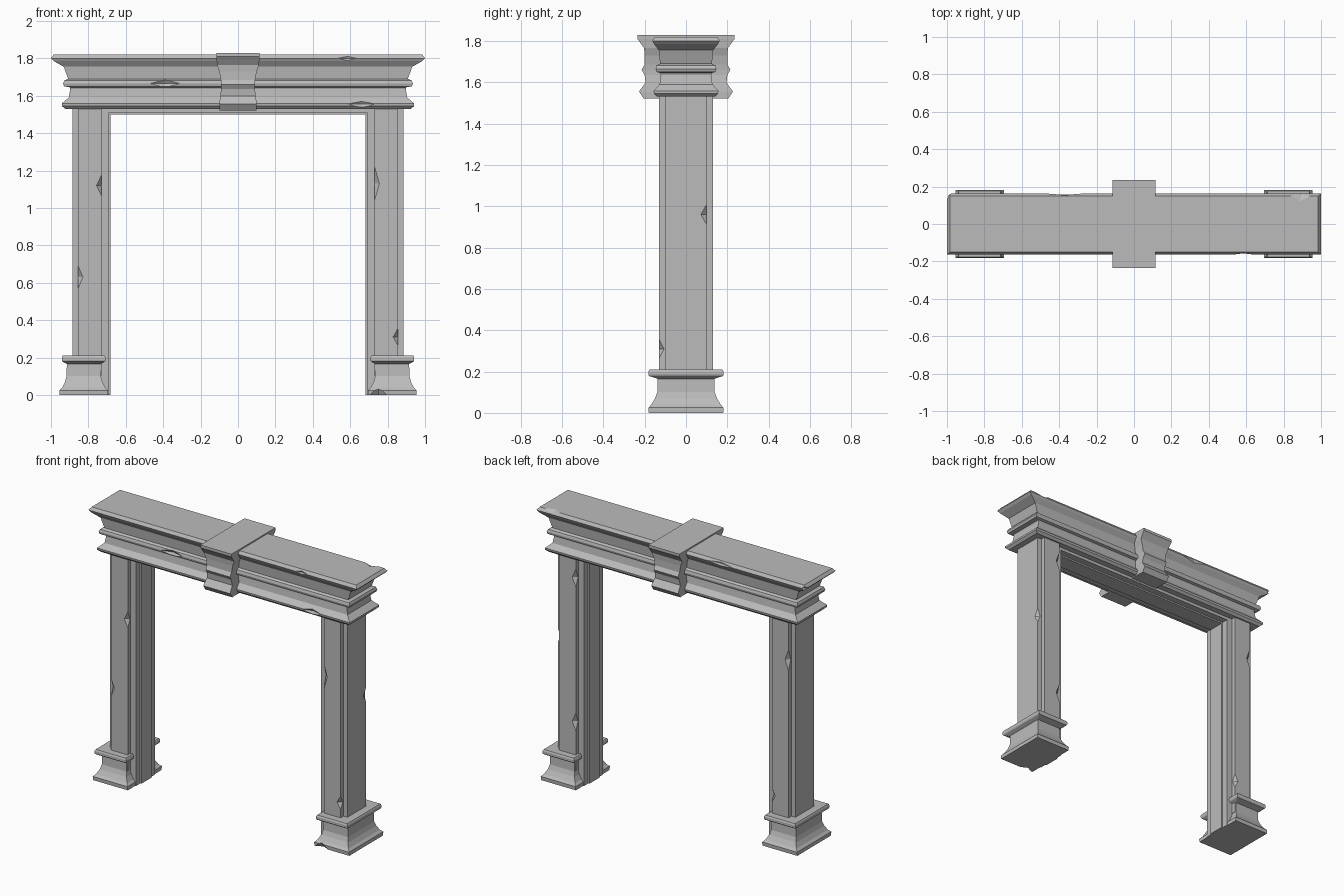
import bpy
import bmesh
from mathutils import Vector

cube = bpy.data.objects.get("Cube")
if cube:
    bpy.data.objects.remove(cube)

stone = bpy.data.materials.new("grey stone")
stone.use_nodes = True
GREY = (0.5, 0.5, 0.5, 1)
stone.diffuse_color = GREY
stone.node_tree.nodes["Principled BSDF"].inputs["Base Color"].default_value = GREY


def finish(name, bm):
    bmesh.ops.recalc_face_normals(bm, faces=bm.faces)
    mesh = bpy.data.meshes.new(name)
    bm.to_mesh(mesh)
    bm.free()
    mesh.materials.append(stone)
    obj = bpy.data.objects.new(name, mesh)
    bpy.context.collection.objects.link(obj)
    return obj


def loft(name, cx, rings):
    """Stack of centred rectangles: (height, half width, half depth)."""
    bm = bmesh.new()
    loops = [[bm.verts.new((cx + sx * hx, sy * hy, z))
              for sx, sy in ((-1, -1), (1, -1), (1, 1), (-1, 1))]
             for z, hx, hy in rings]
    bm.faces.new(loops[0])
    bm.faces.new(loops[-1])
    for low, high in zip(loops, loops[1:]):
        for i in range(4):
            j = (i + 1) % 4
            bm.faces.new((low[i], low[j], high[j], high[i]))
    return finish(name, bm)


def box(name, x0, x1, hy, z0, z1):
    cx, hx = (x0 + x1) / 2, abs(x1 - x0) / 2
    return loft(name, cx, [(z0, hx, hy), (z1, hx, hy)])


def chip(obj, centre, radii):
    """Knock a diamond-shaped nick out of an edge."""
    bm = bmesh.new()
    for axis in range(3):
        for sign in (-1, 1):
            p = Vector(centre)
            p[axis] += sign * radii[axis]
            bm.verts.new(p)
    bmesh.ops.convex_hull(bm, input=bm.verts)
    cutter = finish("chip_cutter", bm)
    cutter.hide_render = True
    mod = obj.modifiers.new("chip", 'BOOLEAN')
    mod.operation = 'DIFFERENCE'
    mod.solver = 'EXACT'
    mod.object = cutter
    bpy.context.view_layer.update()
    graph = bpy.context.evaluated_depsgraph_get()
    mesh = bpy.data.meshes.new_from_object(obj.evaluated_get(graph))
    obj.modifiers.clear()
    obj.data = mesh
    bpy.data.objects.remove(cutter)


# Legs: stepped jamb, raised pilaster and moulded plinth on each side
BASE = [(0, .13, .18), (.025, .13, .182), (.04, .115, .168), (.07, .1, .15),
        (.1, .092, .139), (.165, .09, .137), (.178, .113, .178),
        (.185, .117, .182), (.2, .117, .182), (.21, .112, .177)]
legs = {}
for side, s in (("right", -1), ("left", 1)):
    legs[side] = {
        "core": box(side + "_jamb", s * .69, s * .885, .1, 0, 1.54),
        "band": box(side + "_jamb_inner_band", s * .682, s * .72, .055, 0, 1.535),
        "pilaster": box(side + "_pilaster", s * .73, s * .855, .13, .1, 1.54),
        "base": loft(side + "_plinth", s * .825, BASE),
    }

# Lintel underside, stepped like the jambs
box("lintel_soffit", -.7, .7, .1, 1.51, 1.56)
box("lintel_inner_band", -.7, .7, .055, 1.5, 1.56)

# Moulded entablature
entablature = loft("entablature", 0, [
    (1.53, .925, .14), (1.545, .942, .155), (1.558, .942, .157), (1.59, .905, .128),
    (1.635, .897, .122), (1.645, .9, .125), (1.65, .93, .143), (1.665, .935, .147),
    (1.682, .928, .142), (1.69, .908, .125), (1.755, .932, .132), (1.785, .985, .155),
    (1.8, 1, .163), (1.82, .985, .15)])

# Keystone wrapping over front and back
loft("keystone", 0, [
    (1.522, .1, .205), (1.555, .1, .227), (1.598, .095, .196), (1.635, .09, .2),
    (1.66, .09, .215), (1.685, .092, .2), (1.73, .1, .2), (1.765, .112, .203),
    (1.81, .116, .235), (1.828, .116, .235)])

# Worn nicks: pilaster edges
for side, x, y, z, length in (
        ("right", -.73, -.13, 1.12, .055), ("right", -.855, -.13, .63, .06),
        ("left", .73, -.13, 1.13, .09), ("left", .855, -.13, .31, .045),
        ("right", -.855, .13, 1.27, .07), ("right", -.73, .13, .33, .05),
        ("left", .73, .13, 1.4, .06), ("left", .73, .13, .43, .06)):
    chip(legs[side]["pilaster"], (x, y, z), (.026, .024, length))
chip(legs["left"]["core"], (.885, .1, .96), (.02, .028, .05))
chip(legs["left"]["base"], (.75, -.182, .0), (.05, .025, .04))

# Worn nicks: mouldings
for centre, radii in (
        ((.585, -.163, 1.8), (.05, .012, .025)), ((-.39, -.147, 1.665), (.08, .02, .03)),
        ((.66, -.157, 1.555), (.07, .02, .03)), ((-.37, .163, 1.8), (.1, .012, .04)),
        ((.89, .16, 1.82), (.07, .04, .02)), ((-1, .163, 1.8), (.025, .03, .04))):
    chip(entablature, centre, radii)
